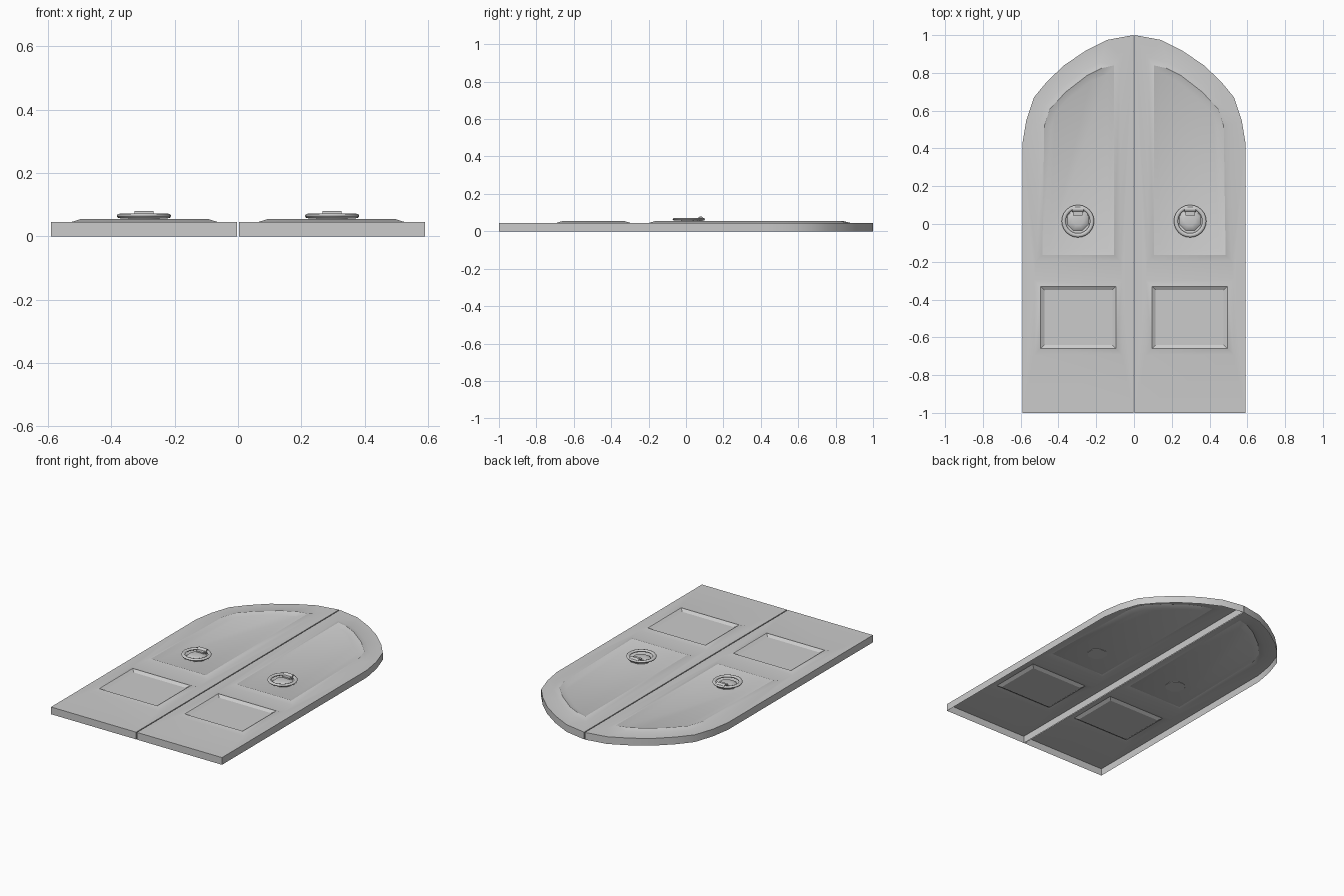
import bpy, bmesh, math
from mathutils import Vector

if "Cube" in bpy.data.objects:
    bpy.data.objects.remove(bpy.data.objects["Cube"])

TOP, RIDGE, FLOOR = 0.045, 0.055, 0.043


def offset(poly, d):
    """Mitred offset of a counter-clockwise outline; positive d shrinks it."""
    out = []
    n = len(poly)
    for i in range(n):
        p, a, b = (Vector(poly[i]), Vector(poly[i - 1]), Vector(poly[(i + 1) % n]))
        e1, e2 = (p - a).normalized(), (b - p).normalized()
        n1, n2 = Vector((-e1.y, e1.x)), Vector((-e2.y, e2.x))
        out.append(p + (n1 + n2) * d / (1 + n1.dot(n2)))
    return out


def ring(bm, poly, z):
    return [bm.verts.new((p[0], p[1], z)) for p in poly]


def bridge(bm, a, b):
    n = len(a)
    for i in range(n):
        j = (i + 1) % n
        bm.faces.new((a[i], a[j], b[j], b[i]))


def loop_edges(bm, vs):
    return [bm.edges.get((vs[i - 1], vs[i])) for i in range(len(vs))]


def finish(bm, name, angle=30):
    me = bpy.data.meshes.new(name)
    bm.to_mesh(me)
    bm.free()
    ob = bpy.data.objects.new(name, me)
    bpy.context.collection.objects.link(ob)
    smooth_mirror(ob, angle)


def smooth_mirror(ob, angle=30):
    bpy.ops.object.select_all(action='DESELECT')
    ob.select_set(True)
    bpy.context.view_layer.objects.active = ob
    bpy.ops.object.transform_apply(location=True, rotation=True, scale=True)
    bpy.ops.object.shade_smooth_by_angle(angle=math.radians(angle))
    m = ob.modifiers.new("mirror", 'MIRROR')
    m.use_mirror_merge = False


# Outlines of the right leaf and its two framed panels
leaf = [(0.003, -1), (0.59, -1), (0.59, 0.43), (0.57, 0.55), (0.53, 0.67),
        (0.46, 0.755), (0.37, 0.84), (0.26, 0.915), (0.14, 0.975), (0.003, 1)]
upper = [(0.105, -0.165), (0.485, -0.165), (0.475, 0.52), (0.445, 0.61),
         (0.36, 0.70), (0.25, 0.785), (0.17, 0.825), (0.105, 0.84)]
lower = [(0.095, -0.66), (0.495, -0.66), (0.495, -0.33), (0.095, -0.33)]

# Door leaf: open-backed shell with raised mouldings and sunken panels
bm = bmesh.new()
bottom = ring(bm, leaf, 0)
top = ring(bm, leaf, TOP)
bridge(bm, bottom, top)
borders = loop_edges(bm, top)
for poly, drop in ((upper, 0.035), (lower, 0.02)):
    foot = ring(bm, offset(poly, -0.032), TOP)
    ridge = ring(bm, poly, RIDGE)
    inner = ring(bm, offset(poly, drop), FLOOR)
    bridge(bm, foot, ridge)
    bridge(bm, ridge, inner)
    bm.faces.new(inner)
    borders += loop_edges(bm, foot)
bmesh.ops.triangle_fill(bm, use_beauty=True, use_dissolve=False, edges=borders)
bmesh.ops.recalc_face_normals(bm, faces=bm.faces)
for f in bm.faces:
    f.normal_update()
if sum(f.normal.z * f.calc_area() for f in bm.faces) < 0:
    bmesh.ops.reverse_faces(bm, faces=bm.faces)
finish(bm, "door_leaf")

# Knocker boss: low octagonal dome on the panel
bm = bmesh.new()
rows = []
for r, z in ((0.06, 0.041), (0.06, 0.05), (0.05, 0.058), (0.03, 0.062)):
    pts = [(0.297 + r * math.cos(math.tau * (k + .5) / 8),
            0.02 + r * math.sin(math.tau * (k + .5) / 8)) for k in range(8)]
    rows.append(ring(bm, pts, z))
for a, b in zip(rows, rows[1:]):
    bridge(bm, a, b)
bm.faces.new(rows[-1])
bm.faces.new(rows[0][::-1])
finish(bm, "knocker_boss", 35)

# Knocker ring
bpy.ops.mesh.primitive_torus_add(location=(0.297, 0.015, 0.0645), major_radius=0.075,
                                 minor_radius=0.011, major_segments=24, minor_segments=8)
ob = bpy.context.object
ob.name = "knocker_ring"
ob.scale.z = 0.7
smooth_mirror(ob, 60)

# Knocker hinge: short barrel holding the ring, and its bracket
bpy.ops.mesh.primitive_cylinder_add(vertices=10, radius=0.014, depth=0.06,
                                    location=(0.297, 0.078, 0.066), rotation=(0, math.pi / 2, 0))
ob = bpy.context.object
ob.name = "knocker_hinge"
smooth_mirror(ob, 40)
bpy.ops.mesh.primitive_cube_add(size=1, location=(0.297, 0.065, 0.059))
ob = bpy.context.object
ob.name = "hinge_bracket"
ob.scale = (0.05, 0.04, 0.022)
smooth_mirror(ob)
